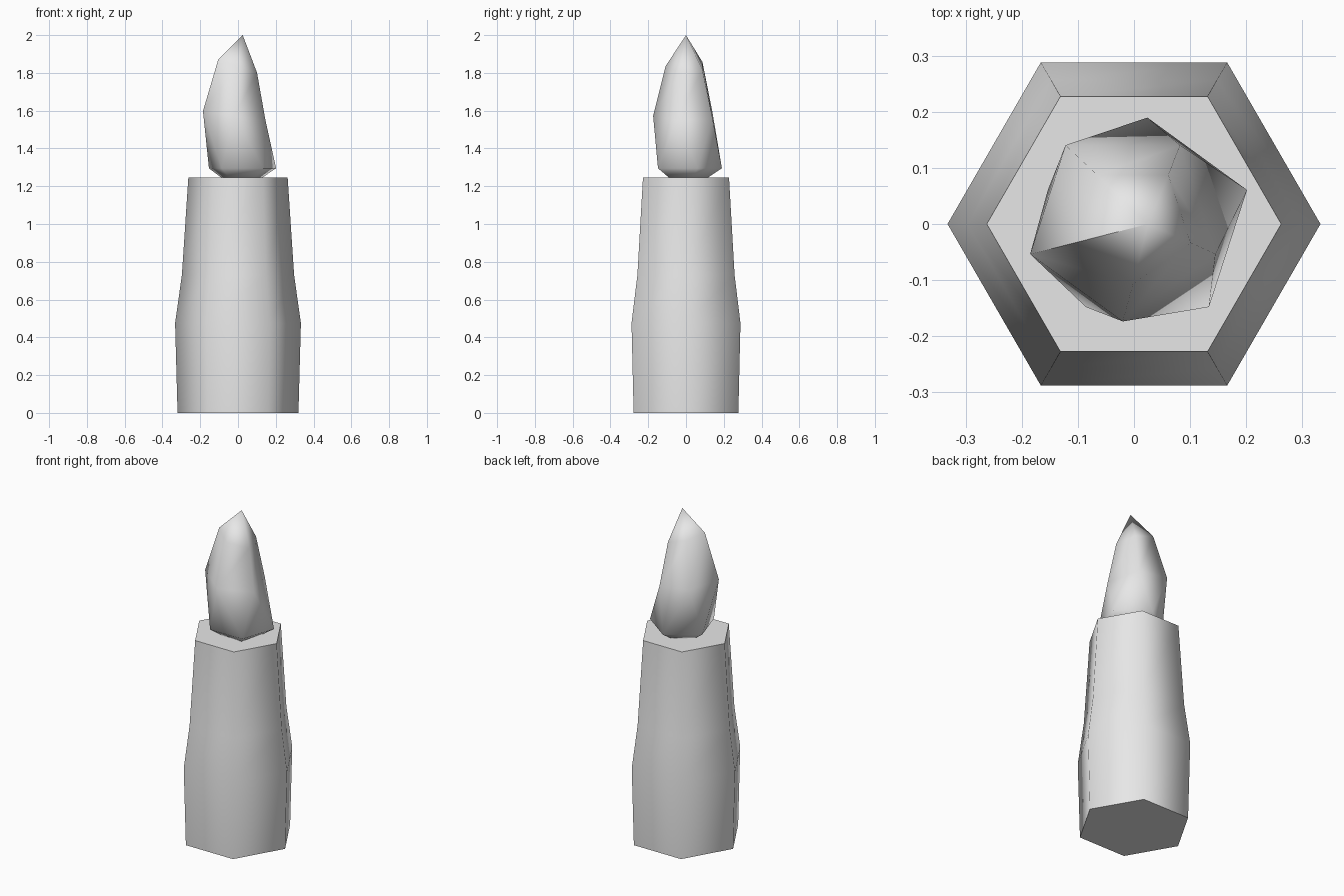
import bpy, bmesh, math

if "Cube" in bpy.data.objects:
    bpy.data.objects.remove(bpy.data.objects["Cube"])


def ring(bm, n, r, z, cx=0, cy=0, turn=0, tilt=0):
    """Regular polygon of vertices; tilt lowers it towards +x."""
    pts = []
    for i in range(n):
        a = math.radians(turn) + math.tau * i / n
        x, y = cx + r * math.cos(a), cy + r * math.sin(a)
        pts.append(bm.verts.new((x, y, z - tilt * x)))
    return pts


def bridge(bm, low, high):
    n = len(low)
    for i in range(n):
        bm.faces.new((low[i], low[(i + 1) % n], high[(i + 1) % n], high[i]))


def finish(bm, name, mat):
    bmesh.ops.recalc_face_normals(bm, faces=bm.faces)
    me = bpy.data.meshes.new(name)
    bm.to_mesh(me)
    bm.free()
    me.materials.append(mat)
    ob = bpy.data.objects.new(name, me)
    bpy.context.collection.objects.link(ob)
    bpy.ops.object.select_all(action='DESELECT')
    ob.select_set(True)
    bpy.context.view_layer.objects.active = ob
    bpy.ops.object.shade_smooth_by_angle(angle=math.radians(65))


grey = bpy.data.materials.new("light grey")
grey.diffuse_color = (0.8, 0.8, 0.8, 1)
grey.use_nodes = True
grey.node_tree.nodes["Principled BSDF"].inputs["Base Color"].default_value = grey.diffuse_color

# Hexagonal case, swelling towards the bottom
bm = bmesh.new()
rings = [ring(bm, 6, r, z) for r, z in
         ((0.32, 0), (0.333, 0.475), (0.297, 0.73), (0.263, 1.245))]
for a, b in zip(rings, rings[1:]):
    bridge(bm, a, b)
bm.faces.new(rings[0])
bm.faces.new(rings[-1])
finish(bm, "case", grey)

# Five-sided leaning tip, twisted half a step between base and belly
bm = bmesh.new()
foot = ring(bm, 5, 0.11, 1.243, 0.02, 0.002, 18)
base = ring(bm, 5, 0.187, 1.295, 0.024, 0.003, 18)
belly = ring(bm, 5, 0.174, 1.57, -0.02, 0, 54, 0.15)
neck = ring(bm, 5, 0.108, 1.835, -0.002, 0, 54, 0.34)
point = bm.verts.new((0.025, 0, 2.0))
bm.faces.new(foot)
bridge(bm, foot, base)
bridge(bm, belly, neck)
for i in range(5):
    j = (i + 1) % 5
    bm.faces.new((base[i], base[j], belly[i]))
    bm.faces.new((base[j], belly[j], belly[i]))
    bm.faces.new((neck[i], neck[j], point))
finish(bm, "tip", grey)
